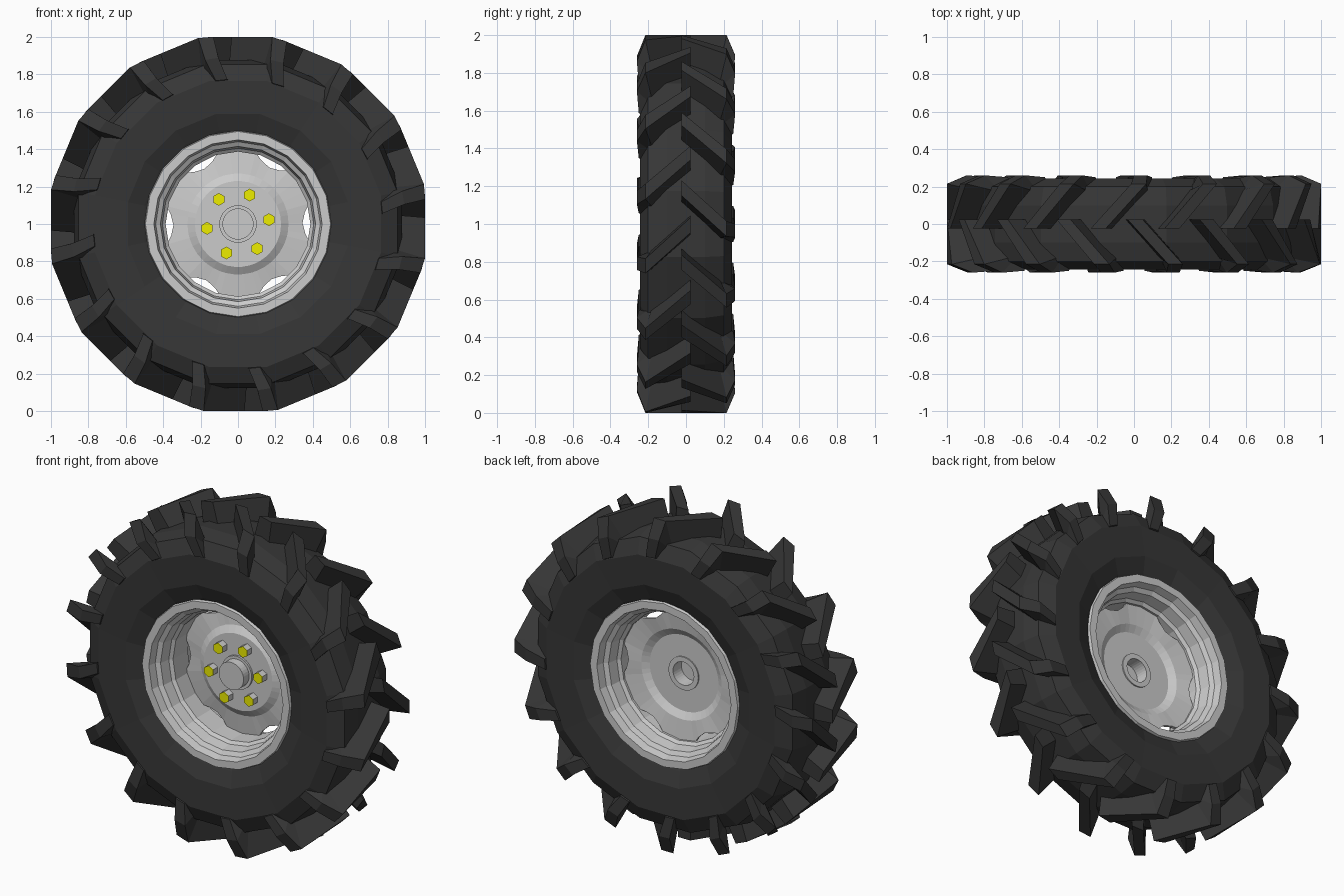
import bpy, bmesh
from math import sin, cos, radians

if "Cube" in bpy.data.objects:
    bpy.data.objects.remove(bpy.data.objects["Cube"])

STEP = 22.5          # 16 tread bars per side
TAU = 360.0


def material(name, col):
    m = bpy.data.materials.new(name)
    m.diffuse_color = (*col, 1)
    m.use_nodes = True
    m.node_tree.nodes["Principled BSDF"].inputs["Base Color"].default_value = m.diffuse_color
    return m


RUBBER = material("rubber", (0.037, 0.037, 0.037))
YELLOW = material("yellow", (0.85, 0.85, 0.0))


def pos(r, ang, y):
    a = radians(ang)
    return (r * cos(a), y, 1 + r * sin(a))


def finish(bm, name, mat=None):
    bmesh.ops.recalc_face_normals(bm, faces=bm.faces)
    me = bpy.data.meshes.new(name)
    bm.to_mesh(me)
    bm.free()
    ob = bpy.data.objects.new(name, me)
    bpy.context.collection.objects.link(ob)
    if mat:
        me.materials.append(mat)
    return ob


def loft(bm, rings, cyclic, caps=False):
    """Skin a list of closed loops."""
    vs = [[bm.verts.new(p) for p in ring] for ring in rings]
    n = len(vs)
    for i in range(n if cyclic else n - 1):
        a, b = vs[i], vs[(i + 1) % n]
        for j in range(len(a)):
            k = (j + 1) % len(a)
            bm.faces.new((a[j], a[k], b[k], b[j]))
    if caps:
        bm.faces.new(vs[0])
        bm.faces.new(vs[-1])


def lathe(name, profile, n, phase=0, mat=None):
    """Revolve a closed (radius, y) profile about the axle."""
    bm = bmesh.new()
    rings = [[pos(r, phase + TAU * i / n, y) for r, y in profile] for i in range(n)]
    loft(bm, rings, True)
    return finish(bm, name, mat)


def mirrored(half):
    """Complete a half profile (front, y<0) with its back half."""
    return half + [(r, -y) for r, y in reversed(half)]


def prism(bm, r, y0, y1, n, cx=0.0, cz=1.0, phase=0):
    rings = [[(cx + r * cos(radians(phase + TAU * i / n)), y,
               cz + r * sin(radians(phase + TAU * i / n))) for i in range(n)] for y in (y0, y1)]
    loft(bm, rings, False, True)


# Tyre carcass
lathe("tyre", mirrored([(0.46, -0.12), (0.47, -0.18), (0.51, -0.2), (0.6, -0.235),
                        (0.78, -0.243), (0.87, -0.2), (0.895, -0.1)]), 16, STEP / 2, RUBBER)


# Tread bars: slanted across the tread, then folded down the sidewall
def envelope(ang):
    d = (ang + STEP / 2) % STEP - STEP / 2
    return 1 / cos(radians(d))


def tread(name, side, phase):
    bm = bmesh.new()
    # mid angle, outer r (None = tread envelope), outer y, inner r, inner y
    stations = [(22.2, None, -0.025, 0.85, -0.025), (9.8, None, 0.215, 0.85, 0.18),
                (9.0, 0.895, 0.26, 0.82, 0.18), (6.5, 0.775, 0.25, 0.76, 0.2)]
    for k in range(16):
        rings = []
        for mid, ro, yo, ri, yi in stations:
            a = mid + phase + k * STEP
            lo, hi = a - 2.3, a + 2.3
            rings.append([pos(ro or envelope(lo), lo, side * yo), pos(ro or envelope(hi), hi, side * yo),
                          pos(ri, hi + 1.2, side * yi), pos(ri, lo - 1.2, side * yi)])
        loft(bm, rings, False, True)
    return finish(bm, name, RUBBER)


tread("front_tread_bars", -1, 0)
tread("back_tread_bars", 1, STEP / 2)

# Rim barrel with stepped flanges
outer = mirrored([(0.485, -0.17), (0.5, -0.195), (0.495, -0.212), (0.45, -0.212), (0.44, -0.165),
                  (0.415, -0.15), (0.405, -0.085), (0.387, -0.07)])
lathe("rim", outer, 20, 90)

# Dished disc with six scalloped openings at its edge
bm = bmesh.new()
edge = [(-15, 0.395), (-9, 0.363), (0, 0.345), (9, 0.363), (15, 0.395), (25, 0.395), (35, 0.395)]
rings = []
for k in range(6):
    for da, r_out in edge:
        a = 60 * k + da + 1
        prof = [(0.08, 0.0), (0.23, 0.0), (0.27, 0.025), (r_out, 0.04)]
        rings.append([pos(r, a, y) for r, y in prof] +
                     [pos(r, a, y + 0.018) for r, y in reversed(prof)])
loft(bm, rings, True)
finish(bm, "disc")

# Hub: hollow from the back, closed at the front
lathe("hub_collar", [(0.08, -0.012), (0.1, -0.012), (0.1, 0.025), (0.08, 0.025)], 32)
lathe("hub", [(0.0001, -0.065), (0.083, -0.065), (0.083, 0.025), (0.07, 0.025),
              (0.07, -0.055), (0.0001, -0.055)], 32)

# Wheel nuts with yellow end faces
nuts, caps = bmesh.new(), bmesh.new()
for k in range(6):
    x, _, z = pos(0.167, 8 + 60 * k, 0)
    prism(nuts, 0.034, -0.042, 0.008, 6, x, z, 30)
    prism(caps, 0.034, -0.046, -0.042, 6, x, z, 30)
finish(nuts, "wheel_nuts")
finish(caps, "nut_caps", YELLOW)
